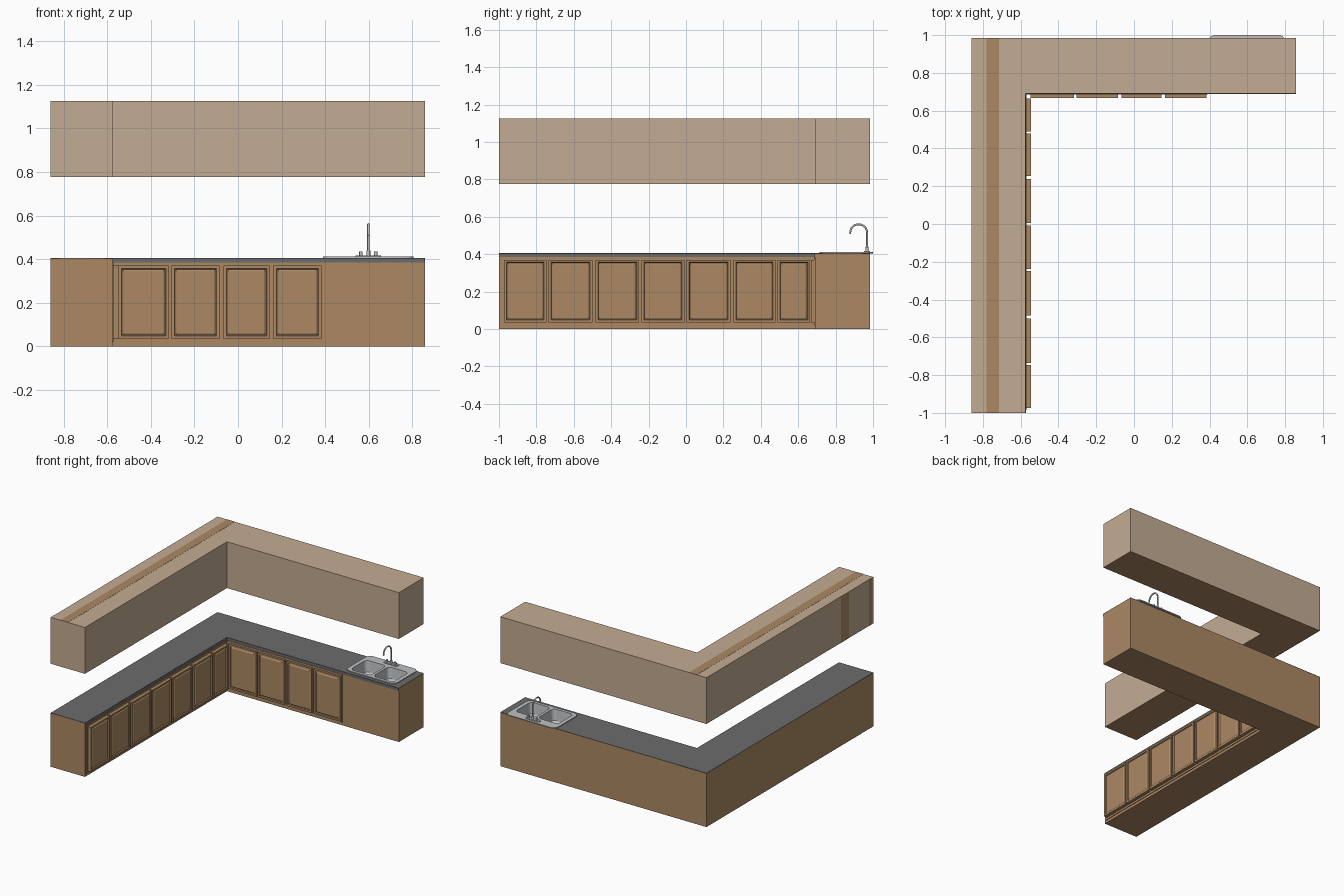
import bpy, bmesh, math
from mathutils import Vector, Matrix

if "Cube" in bpy.data.objects:
    bpy.data.objects.remove(bpy.data.objects["Cube"])


def material(name, rgb):
    m = bpy.data.materials.new(name)
    m.diffuse_color = (*rgb, 1)
    m.use_nodes = True
    m.node_tree.nodes["Principled BSDF"].inputs["Base Color"].default_value = m.diffuse_color
    return m


BROWN = material("cabinet_brown", (0.413, 0.25, 0.127))
TAN = material("upper_tan", (0.552, 0.413, 0.292))
GREY = material("counter_grey", (0.15, 0.15, 0.15))
STEEL = material("sink_steel", (0.52, 0.53, 0.54))
DARK = material("drain_dark", (0.12, 0.12, 0.12))

# Footprint of the L shape
X0, XI, X1 = -0.86, -0.575, 0.857
Y0, YI, Y1 = -1.0, 0.69, 0.985
L_SHAPE = [(X0, Y0), (XI, Y0), (XI, YI), (X1, YI), (X1, Y1), (X0, Y1)]
TOP = 0.405


def add(name, bm, *mats):
    mesh = bpy.data.meshes.new(name)
    bm.to_mesh(mesh)
    bm.free()
    ob = bpy.data.objects.new(name, mesh)
    bpy.context.collection.objects.link(ob)
    for m in mats:
        mesh.materials.append(m)
    return ob


def box(name, x, y, z, mat):
    bm = bmesh.new()
    bmesh.ops.create_cube(bm, size=1)
    for v in bm.verts:
        v.co = [r[0] if c < 0 else r[1] for c, r in zip(v.co, (x, y, z))]
    return add(name, bm, mat)


def l_prism(name, z0, z1, top, *mats):
    bm = bmesh.new()
    low = [bm.verts.new((x, y, z0)) for x, y in L_SHAPE]
    high = [bm.verts.new((x, y, z1)) for x, y in L_SHAPE]
    bottom = bm.faces.new(low[::-1])
    bottom.material_index = len(mats) - 1
    if top:
        bm.faces.new(high)
    for i in range(6):
        j = (i + 1) % 6
        bm.faces.new((low[i], low[j], high[j], high[i]))
    return add(name, bm, *mats)


def round_rect(x0, x1, y0, y1, r, n=6):
    pts = []
    for cx, cy, a0 in ((x1 - r, y1 - r, 0), (x0 + r, y1 - r, 90),
                       (x0 + r, y0 + r, 180), (x1 - r, y0 + r, 270)):
        for i in range(n + 1):
            a = math.radians(a0 + 90 * i / n)
            pts.append((cx + r * math.cos(a), cy + r * math.sin(a)))
    return pts


def from_curve(name, cu, mat, loc=(0, 0, 0)):
    tmp = bpy.data.objects.new(name + "_curve", cu)
    bpy.context.collection.objects.link(tmp)
    dg = bpy.context.evaluated_depsgraph_get()
    mesh = bpy.data.meshes.new_from_object(tmp.evaluated_get(dg))
    bpy.data.objects.remove(tmp)
    mesh.materials.clear()
    mesh.materials.append(mat)
    ob = bpy.data.objects.new(name, mesh)
    ob.location = loc
    bpy.context.collection.objects.link(ob)
    return ob


def plate(name, loops, z0, z1, mat):
    """Flat plate: first loop is the outline, the others are holes."""
    cu = bpy.data.curves.new(name, 'CURVE')
    cu.dimensions = '2D'
    cu.fill_mode = 'BOTH'
    cu.extrude = (z1 - z0) / 2
    for pts in loops:
        s = cu.splines.new('POLY')
        s.points.add(len(pts) - 1)
        for p, c in zip(s.points, pts):
            p.co = (*c, 0, 1)
        s.use_cyclic_u = True
    return from_curve(name, cu, mat, (0, 0, (z0 + z1) / 2))


def tube(name, pts, radius, mat):
    cu = bpy.data.curves.new(name, 'CURVE')
    cu.dimensions = '3D'
    cu.bevel_depth = radius
    cu.bevel_resolution = 3
    cu.use_fill_caps = True
    s = cu.splines.new('POLY')
    s.points.add(len(pts) - 1)
    for p, c in zip(s.points, pts):
        p.co = (*c, 1)
    ob = from_curve(name, cu, mat)
    ob.data.shade_smooth()
    return ob


def door(name, a, b, depth, matrix):
    """Raised-panel door, built facing -y with its back on y = 0."""
    bm = bmesh.new()
    bmesh.ops.create_cube(bm, size=1)
    for v in bm.verts:
        v.co = (a if v.co.x < 0 else b, -depth if v.co.y < 0 else 0,
                0.035 if v.co.z < 0 else 0.37)
    bm.normal_update()
    face = min(bm.faces, key=lambda f: f.normal.y)
    for thick, move in ((0.018, 0), (0.005, 0.007), (0.012, -0.005)):
        bmesh.ops.inset_region(bm, faces=[face], thickness=thick)
        for v in face.verts:
            v.co.y += move
    bm.transform(matrix)
    return add(name, bm, BROWN)


# Lower cabinets and the hanging upper cabinets
l_prism("lower_cabinet", 0, TOP - 0.001, False, BROWN)
l_prism("upper_cabinet", 0.776, 1.125, True, TAN, BROWN)
box("upper_top_stripe", (-0.78, -0.715), (Y0, Y1), (1.125, 1.126), BROWN)
box("upper_side_stripe", (X0 - 0.001, X0), (-0.71, -0.615), (0.776, 1.125), BROWN)
box("upper_end_stripe", (X0 - 0.001, X0), (-0.985, -0.95), (0.776, 1.125), BROWN)

# Counter top with sink cut-outs, and its front edges
BASINS = [(0.42, 0.588), (0.608, 0.775)]
BY = (0.738, 0.925)
holes = [round_rect(a, b, *BY, 0.03) for a, b in BASINS]
plate("counter_top", [L_SHAPE] + holes, TOP - 0.001, TOP + 0.001, GREY)
box("counter_edge_left", (XI - 0.001, XI + 0.002), (Y0, YI), (0.384, TOP), GREY)
box("counter_edge_back", (XI, X1), (YI - 0.002, YI + 0.001), (0.384, TOP), GREY)

# Face frames behind the doors
box("left_face_frame", (XI - 0.001, XI + 0.005), (-0.985, YI), (0.02, 0.384), BROWN)
box("back_face_frame", (XI, 0.388), (YI - 0.005, YI + 0.001), (0.02, 0.384), BROWN)

# Doors
for i, (a, b) in enumerate([(-0.548, -0.318), (-0.305, -0.085),
                            (-0.066, 0.145), (0.163, 0.383)]):
    door(f"back_door_{i + 1}", a, b, 0.022, Matrix.Translation((0, YI, 0)))
turn = Matrix.Translation((XI, 0, 0)) @ Matrix.Rotation(math.pi / 2, 4, 'Z')
for i, (a, b) in enumerate([(-0.973, -0.746), (-0.735, -0.5), (-0.484, -0.25),
                            (-0.238, -0.008), (0.004, 0.238), (0.254, 0.479),
                            (0.49, 0.664)]):
    door(f"left_door_{i + 1}", a, b, 0.03, turn)

# Double sink: rim, basins and drains
plate("sink_rim", [round_rect(0.39, 0.805, 0.715, 1.0, 0.04)] + holes,
      TOP, 0.412, STEEL)
for i, (a, b) in enumerate(BASINS):
    bm = bmesh.new()
    rings = []
    for inset, z in ((0, 0.412), (0.006, 0.33), (0.018, 0.315)):
        pts = round_rect(a + inset, b - inset, BY[0] + inset, BY[1] - inset, 0.03)
        rings.append([bm.verts.new((x, y, z)) for x, y in pts])
    n = len(rings[0])
    for up, lo in zip(rings, rings[1:]):
        for k in range(n):
            m = (k + 1) % n
            bm.faces.new((up[m], up[k], lo[k], lo[m]))
    bm.faces.new(rings[-1])
    add(f"sink_basin_{i + 1}", bm, STEEL)
    cx, cy = (a + b) / 2, sum(BY) / 2
    plate(f"drain_{i + 1}", [round_rect(cx - 0.02, cx + 0.02, cy - 0.02, cy + 0.02, 0.0199)],
          0.315, 0.317, DARK)

# Faucet: base plate, knobs and gooseneck spout
FX, FY = 0.598, 0.968
plate("faucet_base", [round_rect(FX - 0.058, FX + 0.058, FY - 0.015, FY + 0.015, 0.014)],
      0.412, 0.418, STEEL)
for side, dx in (("left", -0.034), ("right", 0.034)):
    tube(f"faucet_knob_{side}", [(FX + dx, FY, 0.415), (FX + dx, FY, 0.436)], 0.008, STEEL)
tube("faucet_collar", [(FX, FY, 0.415), (FX, FY, 0.44)], 0.009, STEEL)
arc = [(FX, FY - 0.045 + 0.045 * math.cos(t), 0.515 + 0.045 * math.sin(t))
       for t in (math.radians(d) for d in range(0, 181, 12))]
tube("faucet_spout", [(FX, FY, 0.415)] + arc + [(FX, FY - 0.092, 0.51)], 0.0055, STEEL)
